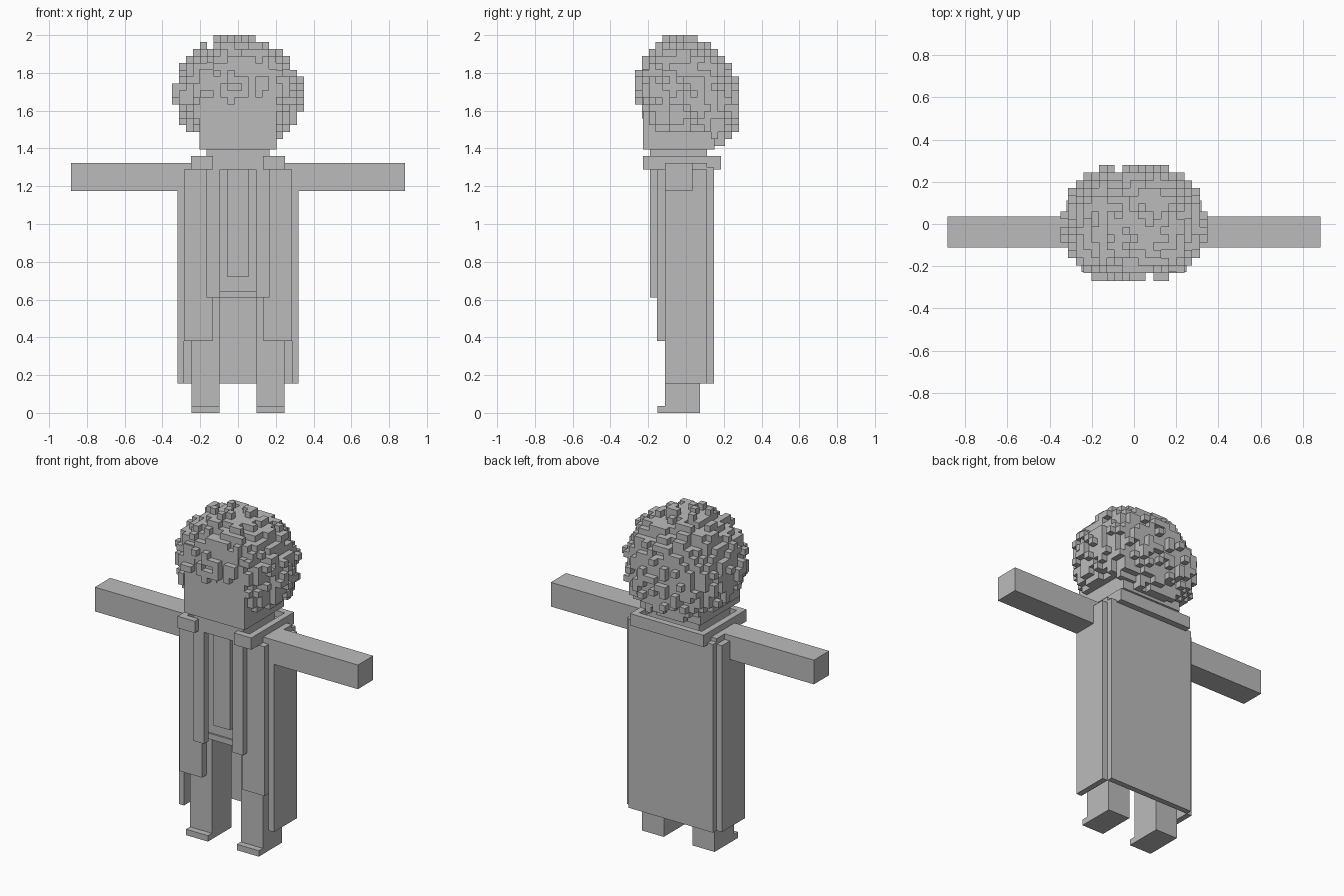
import bpy, bmesh, random
from mathutils import Vector

random.seed(7)
if "Cube" in bpy.data.objects:
    bpy.data.objects.remove(bpy.data.objects["Cube"], do_unlink=True)

grey = bpy.data.materials.new("plain grey")
grey.use_nodes = True
grey.diffuse_color = (0.5, 0.5, 0.5, 1)
grey.node_tree.nodes["Principled BSDF"].inputs["Base Color"].default_value = (0.5, 0.5, 0.5, 1)


def finish(name, bm):
    mesh = bpy.data.meshes.new(name)
    bm.to_mesh(mesh)
    bm.free()
    mesh.materials.append(grey)
    obj = bpy.data.objects.new(name, mesh)
    bpy.context.scene.collection.objects.link(obj)
    return obj


def box(name, x, y, z):
    bm = bmesh.new()
    bmesh.ops.create_cube(bm, size=1)
    for v in bm.verts:
        v.co = [r[0] if c < 0 else r[1] for c, r in zip(v.co, (x, y, z))]
    return finish(name, bm)


def pair(name, x, y, z):
    box("left_" + name, x, y, z)
    box("right_" + name, (-x[1], -x[0]), y, z)


# Legs, shoes and arms
pair("leg", (0.097, 0.245), (-0.112, 0.075), (0, 0.63))
pair("shoe_toe", (0.097, 0.245), (-0.15, -0.112), (0, 0.036))
pair("arm", (0.24, 0.885), (-0.112, 0.035), (1.175, 1.322))

# Torso, belt and tie
box("torso", (-0.245, 0.245), (-0.112, 0.112), (0.61, 1.322))
box("belt", (-0.165, 0.165), (-0.122, -0.11), (0.61, 0.645))
box("tie", (-0.055, 0.055), (-0.155, -0.11), (0.72, 1.322))

# Long cloak
box("cloak_back", (-0.285, 0.285), (0.112, 0.147), (0.155, 1.3))
pair("cloak_side", (0.285, 0.32), (-0.112, 0.112), (0.155, 1.288))
pair("cloak_front", (0.135, 0.285), (-0.153, -0.11), (0.38, 1.288))
pair("lapel", (0.095, 0.167), (-0.19, -0.15), (0.61, 1.288))
pair("shoulder", (0.24, 0.285), (-0.112, 0.112), (0.9, 1.322))

# Raised collar, open at the front
box("collar_base", (-0.21, 0.21), (-0.19, 0.15), (1.288, 1.322))
box("collar_back", (-0.248, 0.248), (0.147, 0.185), (1.288, 1.36))
pair("collar_side", (0.21, 0.248), (-0.227, 0.147), (1.288, 1.36))
pair("collar_tip", (0.132, 0.21), (-0.227, -0.188), (1.288, 1.36))

# Neck and head
box("neck", (-0.166, 0.166), (-0.19, 0.112), (1.322, 1.4))
box("head", (-0.203, 0.203), (-0.228, 0.15), (1.395, 1.82))

# Curly hair made of small cubes
U = 0.0367
AXES = [Vector(a) for a in ((1, 0, 0), (-1, 0, 0), (0, 1, 0), (0, -1, 0), (0, 0, 1), (0, 0, -1))]


def centre(c):
    return Vector((c[0] * U, c[1] * U + 0.005, 2 - (c[2] + 0.5) * U))


fringe = {i: random.choice((1.66, 1.7, 1.74)) for i in range(-9, 10)}
fringe[0] = fringe[-1] = 1.65


def face_gap(c):
    p = centre(c)
    low_front = p.y < -0.18 and abs(p.x) < 0.19 and p.z < fringe[c[0]]
    low_side = p.y < 0.13 and p.z < 1.5
    return low_front or low_side or p.z < 1.41


def in_ball(c):
    p = centre(c)
    dz = p.z - 1.69 + 0.2 * max(p.y, 0)
    return abs(p.x / 0.3) ** 2.6 + abs(p.y / 0.252) ** 2.6 + abs(dz / 0.268) ** 2.3 < 1


cells = {(i, j, k) for i in range(-9, 10) for j in range(-8, 9) for k in range(1, 17)
         if in_ball((i, j, k)) and not face_gap((i, j, k))}

# Random curls, one cube proud of the ball
curls = set()
for c in sorted(cells):
    for a in AXES:
        n = tuple(int(v) for v in Vector(c) + a)
        if n not in cells and abs(n[0]) < 10 and not face_gap(n) and random.random() < 0.3:
            curls.add(n)
cells |= curls
cells |= {(2, 1, 0), (2, 1, 1), (2, 1, 2)}

bm = bmesh.new()
points = {}
for c in sorted(cells):
    for a in AXES:
        if tuple(int(v) for v in Vector(c) + a) in cells:
            continue
        s = Vector((a.x, a.y, -a.z))
        t = Vector((s.y, s.z, s.x))
        w = s.cross(t)
        ring = []
        for m, n in ((1, 1), (-1, 1), (-1, -1), (1, -1)):
            p = centre(c) + (s + t * m + w * n) * U / 2
            key = tuple(round(v, 4) for v in p)
            if key not in points:
                points[key] = bm.verts.new(p)
            ring.append(points[key])
        bm.faces.new(ring)
bmesh.ops.dissolve_limit(bm, angle_limit=0.02, verts=bm.verts, edges=bm.edges)
finish("curly_hair", bm)
